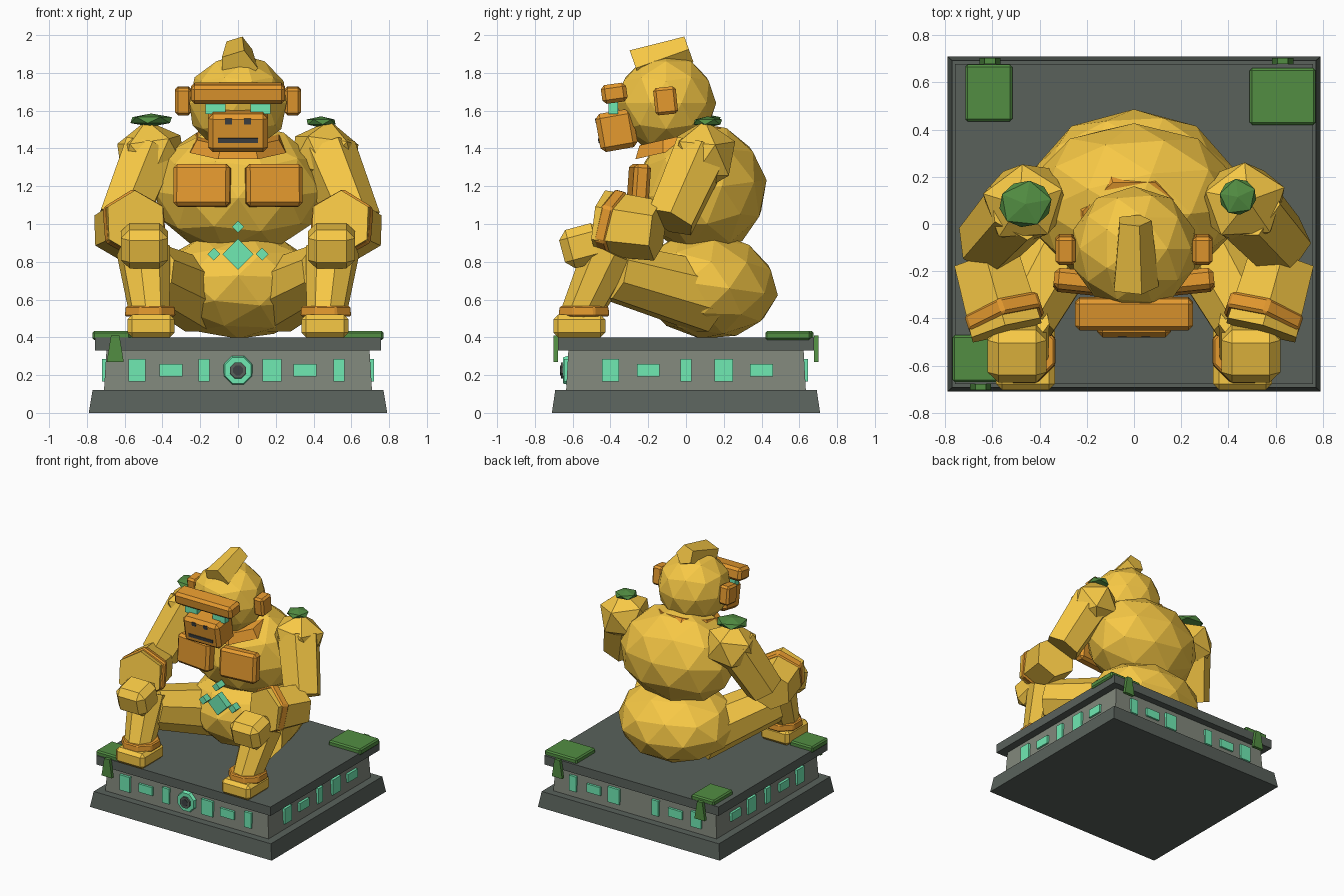
import bpy, bmesh, math
from mathutils import Matrix, Vector, Euler

def material(name, rgb):
    m = bpy.data.materials.new(name)
    m.diffuse_color = (*rgb, 1)
    return m

GOLD = material("gold", (0.93, 0.58, 0.06))
ORANGE = material("orange", (0.78, 0.32, 0.028))
GLOW = material("jade", (0.16, 0.82, 0.45))
MOSS = material("moss", (0.085, 0.27, 0.055))
DARK = material("dark_stone", (0.10, 0.12, 0.105))
STONE = material("stone", (0.22, 0.245, 0.20))
BLACK = material("charcoal", (0.05, 0.055, 0.06))

def finish(name, bm, mat, matrix, bevel=0):
    bmesh.ops.transform(bm, matrix=matrix, verts=bm.verts)
    bmesh.ops.recalc_face_normals(bm, faces=bm.faces)
    me = bpy.data.meshes.new(name)
    bm.to_mesh(me)
    bm.free()
    me.materials.append(mat)
    ob = bpy.data.objects.new(name, me)
    bpy.context.collection.objects.link(ob)
    if bevel:
        b = ob.modifiers.new("bevel", "BEVEL")
        b.width, b.segments = bevel, 1
    return ob

def place(loc, rot=(0, 0, 0), size=(1, 1, 1)):
    e = Euler([math.radians(a) for a in rot])
    return Matrix.LocRotScale(Vector(loc), e, Vector(size))

def box(name, mat, loc, size, rot=(0, 0, 0), bevel=0, taper=1):
    """Box, top face scaled by taper (number or x,y pair)."""
    bm = bmesh.new()
    bmesh.ops.create_cube(bm, size=1)
    tx, ty = taper if isinstance(taper, tuple) else (taper, taper)
    for v in bm.verts:
        if v.co.z > 0:
            v.co.x *= tx
            v.co.y *= ty
    return finish(name, bm, mat, place(loc, rot, size), bevel)

def ball(name, mat, loc, size, rot=(0, 0, 0), sub=2):
    bm = bmesh.new()
    bmesh.ops.create_icosphere(bm, subdivisions=sub, radius=1)
    return finish(name, bm, mat, place(loc, rot, size))

def limb(name, mat, a, b, r1, r2, n=8, roll=0, bevel=0):
    """Tapered n-sided prism from a to b."""
    a, b = Vector(a), Vector(b)
    d = b - a
    bm = bmesh.new()
    bmesh.ops.create_cone(bm, cap_ends=True, segments=n, radius1=r1, radius2=r2, depth=d.length)
    m = (Matrix.Translation((a + b) / 2) @ d.to_track_quat("Z", "Y").to_matrix().to_4x4()
         @ Matrix.Rotation(math.radians(roll), 4, "Z"))
    return finish(name, bm, mat, m, bevel)

# plinth
box("plinth_foot", DARK, (0, 0, 0.06), (1.58, 1.42, 0.12), taper=0.975)
box("plinth_middle", STONE, (0, 0, 0.225), (1.42, 1.27, 0.23), taper=0.98)
box("plinth_slab", DARK, (0, 0, 0.365), (1.515, 1.355, 0.07))

# jade inlays around the plinth
shapes = [(0.09, 0.12), (0.12, 0.065), (0.06, 0.12), (0.10, 0.12), (0.12, 0.065), (0.06, 0.12)]
for s in (-1, 1):
    for x, (w, h) in zip((-0.535, -0.355, -0.18, 0.18, 0.355, 0.535), shapes):
        box("inlay", GLOW, (x, s * 0.63, 0.225), (w, 0.03, h))
    for y, (w, h) in zip((-0.4, -0.2, 0, 0.2, 0.4), shapes):
        box("inlay_side", GLOW, (s * 0.705, y, 0.225), (0.03, w, h))
limb("medallion", GLOW, (0, -0.61, 0.225), (0, -0.65, 0.225), 0.088, 0.075, 8, 22.5)
limb("medallion_hub", DARK, (0, -0.62, 0.225), (0, -0.663, 0.225), 0.047, 0.045, 8, 22.5)
limb("medallion_core", BLACK, (0, -0.64, 0.225), (0, -0.666, 0.225), 0.028, 0.028, 8, 22.5)

# moss pads and hanging moss
for x, y, w, d, hx, hy in ((-0.615, 0.555, 0.20, 0.24, -0.61, 0.69),
                           (0.63, 0.54, 0.28, 0.24, 0.63, 0.69),
                           (-0.67, -0.57, 0.20, 0.20, -0.65, -0.69)):
    box("moss_pad", MOSS, (x, y, 0.41), (w, d, 0.048), bevel=0.01)
    box("moss_drip", MOSS, (hx, hy, 0.34), (0.09, 0.025, 0.14), taper=(0.5, 1))

# torso
ball("hips", GOLD, (0, 0.115, 0.675), (0.45, 0.375, 0.285), (-8, 0, 0))
ball("chest", GOLD, (0, 0.085, 1.185), (0.46, 0.345, 0.355), (8, 0, 0))
limb("neck_ring", ORANGE, (0, -0.02, 1.40), (0, -0.035, 1.465), 0.275, 0.235, 8, 22.5)

# chest gems
for x, z, r in ((0, 0.84, 0.083), (0, 0.985, 0.032), (-0.128, 0.84, 0.034), (0.128, 0.84, 0.034)):
    limb("chest_gem", GLOW, (x, -0.20, z), (x, -0.255 - (z > 0.9) * 0.02, z), r, r, 4, 0)

# head
ball("head", GOLD, (0, -0.105, 1.64), (0.27, 0.265, 0.26))
limb("crest", GOLD, (0, -0.265, 1.825), (0, 0.015, 1.925), 0.105, 0.075, 5, 90)
box("brow", ORANGE, (0, -0.38, 1.692), (0.50, 0.135, 0.10), (8, 0, 0), 0.02)
box("muzzle", ORANGE, (0, -0.368, 1.495), (0.315, 0.20, 0.205), (10, 0, 0), 0.025)
box("mouth", BLACK, (0, -0.45, 1.443), (0.21, 0.03, 0.026), (10, 0, 0))

# paired parts
for s in (-1, 1):
    def p(x, y, z):
        return (s * x, y, z)
    # face
    box("nostril", BLACK, p(0.05, -0.467, 1.545), (0.035, 0.025, 0.03), (10, 0, 0))
    box("eye", GLOW, p(0.12, -0.385, 1.612), (0.105, 0.05, 0.06))
    box("ear", ORANGE, p(0.29, -0.108, 1.652), (0.085, 0.12, 0.145), (6, 0, 0), 0.015)
    box("breast_plate", ORANGE, p(0.19, -0.25, 1.205), (0.30, 0.09, 0.225), (-4, 0, s * 6), 0.02)
    # arm
    ball("shoulder", GOLD, p(0.46, 0.09, 1.36), (0.20, 0.185, 0.19), (0, s * 8, 20), 1)
    limb("upper_arm", GOLD, p(0.47, 0.08, 1.38), p(0.62, -0.085, 1.01), 0.16, 0.14, 6, 15)
    limb("forearm", GOLD, p(0.625, -0.15, 0.965), p(0.54, -0.45, 1.005), 0.16, 0.175, 6, 0)
    limb("wrist_band", ORANGE, p(0.56, -0.355, 0.99), p(0.538, -0.42, 1.007), 0.187, 0.187, 6, 0, 0.012)
    box("fist", GOLD, p(0.495, -0.545, 0.885), (0.25, 0.23, 0.21), (15, 0, 0), 0.045)
    # leg
    limb("thigh", GOLD, p(0.19, 0.12, 0.61), p(0.475, -0.39, 0.75), 0.20, 0.16, 8, 22.5)
    limb("shin", GOLD, p(0.50, -0.40, 0.86), p(0.465, -0.57, 0.50), 0.145, 0.105, 8, 22.5)
    box("hip_band", ORANGE, p(0.26, 0.10, 0.515), (0.12, 0.09, 0.06), (0, 0, s * 28), 0.01)
    limb("ankle_band", ORANGE, p(0.465, -0.54, 0.51), p(0.465, -0.54, 0.565), 0.145, 0.14, 8, 22.5, 0.008)
    box("foot", GOLD, p(0.46, -0.565, 0.46), (0.25, 0.275, 0.12), (0, 0, 0), 0.025)

# shoulder moss
ball("shoulder_moss_left", MOSS, (-0.46, 0.085, 1.55), (0.125, 0.11, 0.035), (0, 0, 10), 1)
ball("shoulder_moss_right", MOSS, (0.44, 0.115, 1.54), (0.088, 0.085, 0.03), (0, 0, 25), 1)
